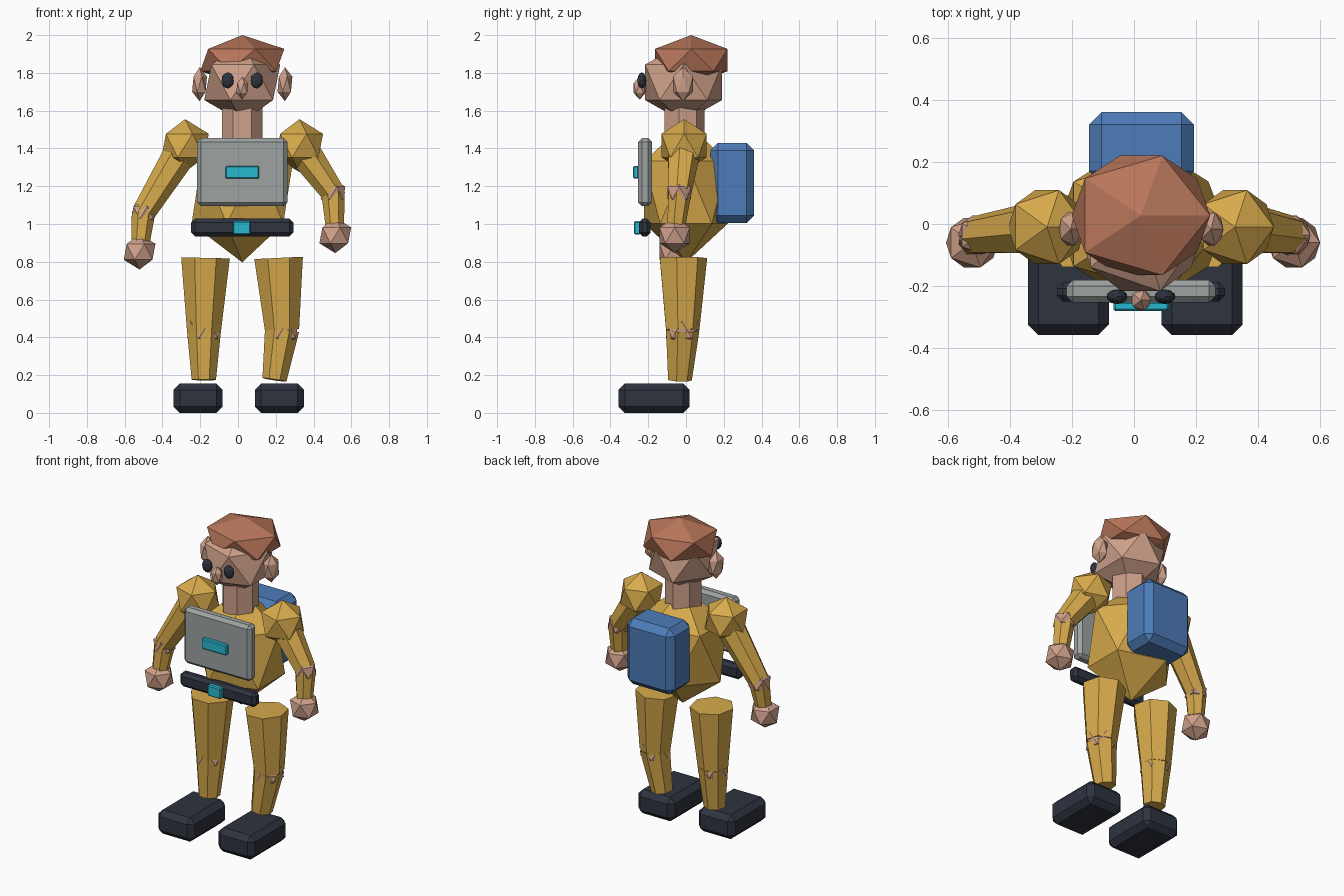
import bpy
import bmesh
from mathutils import Vector, Matrix

cube = bpy.data.objects.get("Cube")
if cube:
    bpy.data.objects.remove(cube, do_unlink=True)


def material(name, rgb):
    """Flat colour from 0-255 display values, stored as linear."""
    lin = [(c / 255 / 12.92) if c < 11 else ((c / 255 + 0.055) / 1.055) ** 2.4 for c in rgb]
    m = bpy.data.materials.new(name)
    m.use_nodes = True
    m.diffuse_color = (*lin, 1)
    m.node_tree.nodes["Principled BSDF"].inputs["Base Color"].default_value = (*lin, 1)
    return m


SUIT = material("mustard_suit", (216, 171, 76))
SKIN = material("skin", (207, 161, 138))
HAIR = material("auburn_hair", (184, 118, 90))
DARK = material("dark_navy", (46, 51, 63))
GREY = material("panel_grey", (157, 163, 162))
CYAN = material("cyan_light", (40, 184, 208))
BLUE = material("pack_blue", (77, 124, 184))


def add(name, bm, mat):
    mesh = bpy.data.meshes.new(name)
    bm.to_mesh(mesh)
    bm.free()
    mesh.materials.append(mat)
    ob = bpy.data.objects.new(name, mesh)
    bpy.context.scene.collection.objects.link(ob)
    return ob


def ball(name, centre, radii, mat, level=1):
    """Faceted ball, stretched by its three radii."""
    bm = bmesh.new()
    bmesh.ops.create_icosphere(bm, subdivisions=level, radius=1)
    bmesh.ops.scale(bm, vec=radii, verts=bm.verts)
    bmesh.ops.translate(bm, vec=centre, verts=bm.verts)
    return add(name, bm, mat)


def limb(name, top, bottom, r_top, r_bottom, mat):
    """Seven-sided tapered tube between two joints."""
    top, bottom = Vector(top), Vector(bottom)
    axis = top - bottom
    turn = Vector((0, 0, 1)).rotation_difference(axis).to_matrix().to_4x4()
    bm = bmesh.new()
    bmesh.ops.create_cone(bm, cap_ends=True, segments=7, radius1=r_bottom, radius2=r_top,
                          depth=axis.length,
                          matrix=Matrix.Translation((top + bottom) / 2) @ turn)
    return add(name, bm, mat)


def box(name, low, high, bevel, mat):
    """Chamfered box between two opposite corners."""
    low, high = Vector(low), Vector(high)
    bm = bmesh.new()
    bmesh.ops.create_cube(bm, size=1)
    bmesh.ops.scale(bm, vec=high - low, verts=bm.verts)
    ob = add(name, bm, mat)
    ob.location = (low + high) / 2
    mod = ob.modifiers.new("chamfer", "BEVEL")
    mod.width = bevel
    mod.segments = 1
    return ob


MID = 0.0225  # body centre line

# Head and neck
ball("hair", (MID, 0.0275, 1.868), (0.249, 0.226, 0.132), HAIR)
ball("head", (MID, -0.013, 1.75), (0.225, 0.239, 0.21), SKIN)
ball("nose", (MID, -0.245, 1.72), (0.036, 0.038, 0.06), SKIN)
limb("neck", (MID, -0.013, 1.68), (MID, -0.013, 1.42), 0.111, 0.111, SKIN)
for side, s in (("left", 1), ("right", -1)):
    ball(side + "_ear", (MID + s * 0.226, -0.016, 1.74), (0.044, 0.062, 0.09), SKIN)
    ball(side + "_eye", (MID + s * 0.077, -0.234, 1.76), (0.034, 0.024, 0.043), DARK, 2)

# Torso and gear
ball("torso", (MID, 0, 1.167), (0.3, 0.26, 0.37), SUIT)
box("chest_panel", (-0.217, -0.253, 1.095), (0.262, -0.18, 1.455), 0.02, GREY)
box("chest_light", (-0.066, -0.28, 1.24), (0.112, -0.25, 1.307), 0.006, CYAN)
box("belt", (-0.248, -0.25, 0.935), (0.293, -0.187, 1.028), 0.02, DARK)
box("belt_buckle", (-0.026, -0.275, 0.945), (0.067, -0.24, 1.015), 0.006, CYAN)
box("backpack", (-0.145, 0.13, 1.005), (0.193, 0.36, 1.43), 0.04, BLUE)

# Arms: side, shoulder, elbow, hand
for side, shoulder, elbow, hand in (
        ("left", (0.325, -0.01, 1.415), (0.503, -0.035, 1.165), (0.515, -0.06, 0.94)),
        ("right", (-0.28, -0.01, 1.415), (-0.5, -0.035, 1.06), (-0.521, -0.06, 0.853))):
    ball(side + "_shoulder", shoulder, (0.14,) * 3, SUIT)
    limb(side + "_upper_arm", shoulder, elbow, 0.093, 0.064, SUIT)
    ball(side + "_elbow", elbow, (0.073,) * 3, SKIN)
    limb(side + "_forearm", elbow, hand, 0.064, 0.046, SUIT)
    ball(side + "_hand", hand, (0.094,) * 3, SKIN)

# Legs: side, hip, knee, ankle, boot centre
for side, hip, knee, ankle, boot in (
        ("left", (0.215, -0.02, 0.82), (0.233, -0.022, 0.44), (0.193, -0.035, 0.175), 0.219),
        ("right", (-0.172, -0.02, 0.82), (-0.18, -0.022, 0.44), (-0.181, -0.035, 0.175), -0.211)):
    limb(side + "_thigh", hip, knee, 0.132, 0.093, SUIT)
    ball(side + "_knee", knee, (0.1,) * 3, SKIN)
    limb(side + "_shin", knee, ankle, 0.093, 0.066, SUIT)
    box(side + "_boot", (boot - 0.13, -0.357, 0), (boot + 0.13, 0.018, 0.155), 0.033, DARK)
